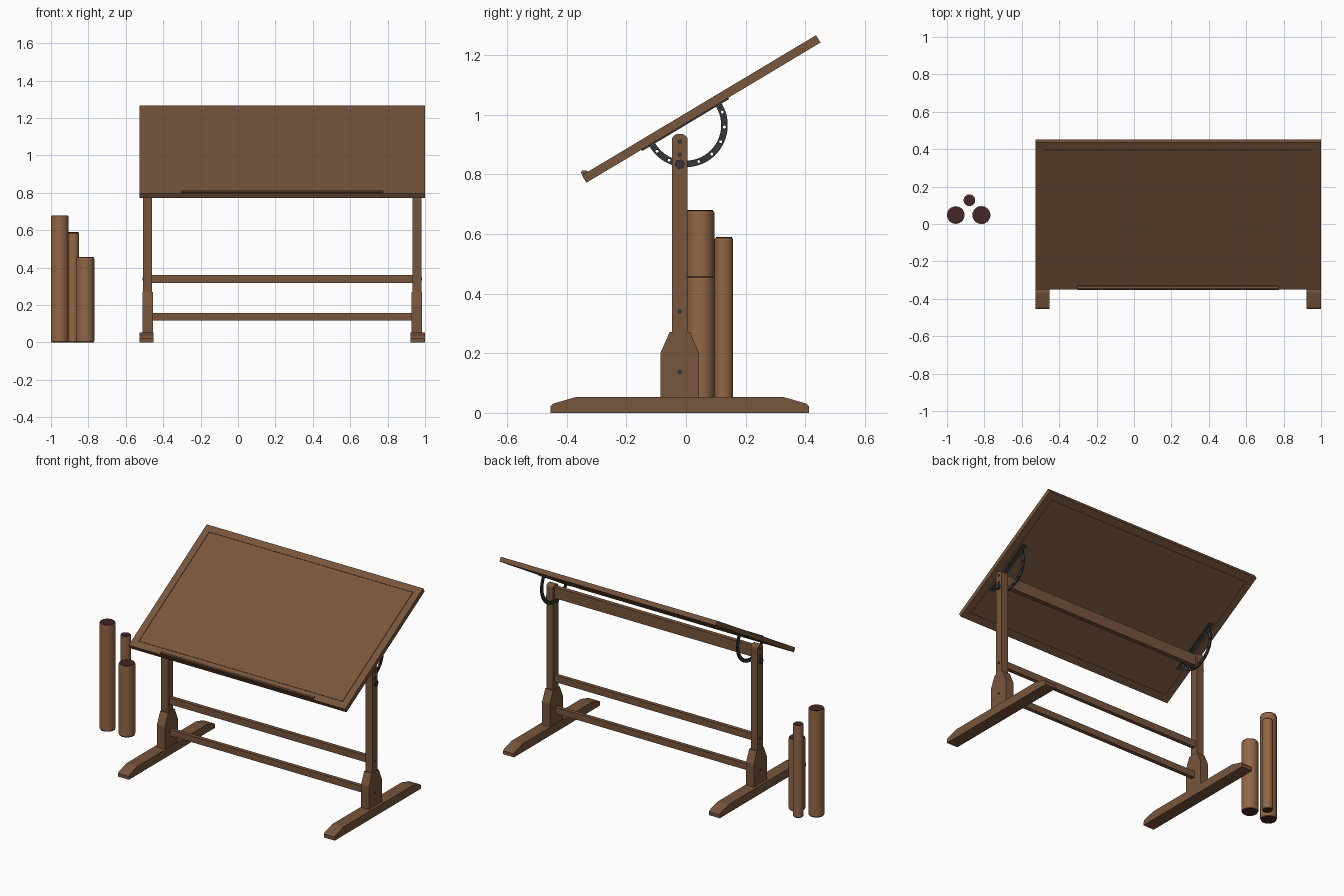
import bpy, bmesh, math
from mathutils import Vector

if "Cube" in bpy.data.objects:
    bpy.data.objects.remove(bpy.data.objects["Cube"])

XC = 0.2365                       # centre of the table in x
PY = -0.021                       # centre of the posts in y
ANG = math.radians(30.9)          # board tilt
U = Vector((0, math.cos(ANG), math.sin(ANG)))    # along the board, upwards
V = Vector((0, -math.sin(ANG), math.cos(ANG)))   # board normal
P0 = Vector((0, -0.334, 0.772))   # lower front corner of the board


def material(name, rgb):
    m = bpy.data.materials.new(name)
    m.diffuse_color = (*rgb, 1)
    m.use_nodes = True
    m.node_tree.nodes["Principled BSDF"].inputs["Base Color"].default_value = m.diffuse_color
    return m


WOOD = material("brown wood", (0.185, 0.092, 0.045))
TUBE = material("light brown tube", (0.29, 0.135, 0.06))
CAP = material("dark maroon", (0.06, 0.02, 0.022))
METAL = material("dark metal", (0.035, 0.037, 0.04))


def finish(bm, name, mat, bevel=0, smooth=False):
    bmesh.ops.recalc_face_normals(bm, faces=bm.faces)
    me = bpy.data.meshes.new(name)
    bm.to_mesh(me)
    bm.free()
    me.materials.append(mat)
    ob = bpy.data.objects.new(name, me)
    bpy.context.collection.objects.link(ob)
    if bevel:
        mod = ob.modifiers.new("bevel", 'BEVEL')
        mod.width, mod.segments = bevel, 2
        mod.limit_method = 'ANGLE'
    if smooth:
        bpy.context.view_layer.objects.active = ob
        ob.select_set(True)
        bpy.ops.object.shade_smooth_by_angle(angle=math.radians(35))
        ob.select_set(False)
    return ob


def extrude_x(name, profile, x0, x1, mat, bevel=0, smooth=False):
    """Extrude a closed (y, z) profile from x0 to x1."""
    bm = bmesh.new()
    face = bm.faces.new([bm.verts.new((x0, y, z)) for y, z in profile])
    ext = bmesh.ops.extrude_face_region(bm, geom=[face])
    moved = [g for g in ext["geom"] if isinstance(g, bmesh.types.BMVert)]
    bmesh.ops.translate(bm, verts=moved, vec=(x1 - x0, 0, 0))
    return finish(bm, name, mat, bevel, smooth)


def rect(y0, y1, z0, z1):
    return [(y0, z0), (y1, z0), (y1, z1), (y0, z1)]


def circle(y, z, r, n=20, a0=0.0, a1=2 * math.pi, closed=True):
    steps = n if closed else n - 1
    return [(y + r * math.cos(a0 + (a1 - a0) * i / steps),
             z + r * math.sin(a0 + (a1 - a0) * i / steps)) for i in range(n)]


def on_board(points):
    """Turn (u, v) points in board space into (y, z)."""
    return [tuple((P0 + U * u + V * v)[1:]) for u, v in points]


# Drawing board with a fine seam around the inner panel on both faces
board = extrude_x("drawing_board", on_board(rect(0, 0.915, 0, 0.029)),
                  XC - 0.7625, XC + 0.7625, WOOD)
bm = bmesh.new()
bm.from_mesh(board.data)
big = [f for f in bm.faces if abs(f.normal.dot(V)) > 0.9]
for f in big:
    n = f.normal.copy()
    bmesh.ops.inset_region(bm, faces=[f], thickness=0.062)
    seam = bmesh.ops.inset_region(bm, faces=[f], thickness=0.003)["faces"]
    ext = bmesh.ops.extrude_face_region(bm, geom=seam)
    verts = [g for g in ext["geom"] if isinstance(g, bmesh.types.BMVert)]
    bmesh.ops.translate(bm, verts=verts, vec=n * -0.003)
    bmesh.ops.delete(bm, geom=[s for s in seam if s.is_valid], context='FACES')
bmesh.ops.recalc_face_normals(bm, faces=bm.faces)
bm.to_mesh(board.data)
bm.free()

# Pencil ledge at the lower edge of the board
extrude_x("pencil_ledge",
          on_board([(0.002, 0.028), (0.024, 0.028), (0.022, 0.035), (0.017, 0.037),
                    (0.013, 0.041), (0.006, 0.042), (0.002, 0.038)]),
          XC - 0.5375, XC + 0.5375, WOOD)

# Cross rails between the posts
for name, z0, z1, half in (("lower_rail", 0.118, 0.158, 0.012),
                           ("middle_rail", 0.318, 0.361, 0.012),
                           ("top_rail", 0.852, 0.922, 0.014)):
    extrude_x(name, rect(PY - half, PY + half, z0, z1), XC - 0.70, XC + 0.70, WOOD)

arc_c = Vector((0, -0.001, 0.965))     # centre of the tilt brackets
for s, side in ((-1, "left"), (1, "right")):
    def X(a):
        return XC + s * a

    # Foot with sloping, rounded ends
    half = [(0.433, 0.0), (0.433, 0.022), (0.425, 0.031), (0.348, 0.053)]
    foot = [(PY + a, z) for a, z in half] + [(PY - a, z) for a, z in reversed(half)]
    extrude_x(side + "_foot", foot, X(0.687), X(0.763), WOOD)

    # Tapered post base
    extrude_x(side + "_post_base",
              [(PY - 0.065, 0.05), (PY + 0.065, 0.05), (PY + 0.065, 0.2),
               (PY + 0.034, 0.271), (PY - 0.034, 0.271), (PY - 0.065, 0.2)],
              X(0.691), X(0.746), WOOD)

    # Post with a rounded top
    top = circle(PY, 0.918, 0.018, 9, 0, math.pi, False)
    top = [(PY + (y - PY) * 1.45, z) for y, z in top]
    extrude_x(side + "_post", [(PY - 0.026, 0.1), (PY + 0.026, 0.1)] + top,
              X(0.6965), X(0.7445), WOOD)

    # Bolts on the outer face
    for i, z in enumerate((0.137, 0.34, 0.866, 0.91)):
        extrude_x(f"{side}_bolt_{i + 1}", circle(PY, z, 0.008, 14),
                  X(0.735), X(0.7475), METAL)

    # Clamping knob and its shaft through the post
    knob = [(PY + r * math.cos(a), 0.834 + r * math.sin(a)) for a, r in
            ((2 * math.pi * i / 24, 0.017 if i % 4 < 2 else 0.014) for i in range(24))]
    extrude_x(side + "_knob", knob, X(0.744), X(0.757), METAL)
    extrude_x(side + "_knob_shaft", circle(PY, 0.834, 0.006, 12),
              X(0.676), X(0.75), METAL)

    # Half-ring tilt bracket with adjustment holes
    a0, a1 = ANG + math.pi, ANG + 2 * math.pi
    ring = circle(arc_c.y, arc_c.z, 0.141, 37, a0, a1, False) + \
        circle(arc_c.y, arc_c.z, 0.119, 37, a1, a0, False)
    arc = extrude_x(side + "_tilt_arc", ring, X(0.686), X(0.694), METAL)
    bm = bmesh.new()
    for i in range(8):
        a = a0 + math.pi * (i + 0.5) / 8
        pts = circle(arc_c.y + 0.13 * math.cos(a), arc_c.z + 0.13 * math.sin(a), 0.005, 10)
        f = bm.faces.new([bm.verts.new((X(0.68), y, z)) for y, z in pts])
        ext = bmesh.ops.extrude_face_region(bm, geom=[f])
        bmesh.ops.translate(bm, vec=(s * 0.02, 0, 0), verts=[
            g for g in ext["geom"] if isinstance(g, bmesh.types.BMVert)])
    cutter = finish(bm, side + "_hole_cutter", METAL)
    cutter.hide_render = True
    cutter.hide_set(True)
    mod = arc.modifiers.new("holes", 'BOOLEAN')
    mod.operation, mod.object, mod.solver = 'DIFFERENCE', cutter, 'EXACT'

    # Mounting plate under the board
    mid = (arc_c - P0).dot(U)
    extrude_x(side + "_mounting_plate", on_board(rect(mid - 0.17, mid + 0.17, -0.005, 0.001)),
              X(0.674), X(0.704), METAL)

# Storage tubes with dark end caps
for name, x, y, r, h in (("tall_tube", -0.953, 0.048, 0.047, 0.68),
                         ("short_tube", -0.816, 0.048, 0.048, 0.457),
                         ("thin_tube", -0.88, 0.127, 0.031, 0.59)):
    bm = bmesh.new()
    bmesh.ops.create_cone(bm, cap_ends=True, segments=40, radius1=r, radius2=r, depth=h - 0.006)
    bmesh.ops.translate(bm, verts=bm.verts, vec=(x, y, h / 2))
    finish(bm, name, TUBE, 0.005, True)
    for end, z in (("bottom", 0.004), ("top", h - 0.004)):
        bm = bmesh.new()
        bmesh.ops.create_cone(bm, cap_ends=True, segments=40, radius1=r - 0.004,
                              radius2=r - 0.004, depth=0.008)
        # raised grip bar across the cap
        bar = bmesh.ops.create_cube(bm, size=1)["verts"]
        bmesh.ops.scale(bm, verts=bar, vec=(r * 0.3, r * 1.7, 0.0085))
        bmesh.ops.translate(bm, verts=bm.verts, vec=(x, y, z))
        finish(bm, f"{name}_{end}_cap", CAP, 0, True)
